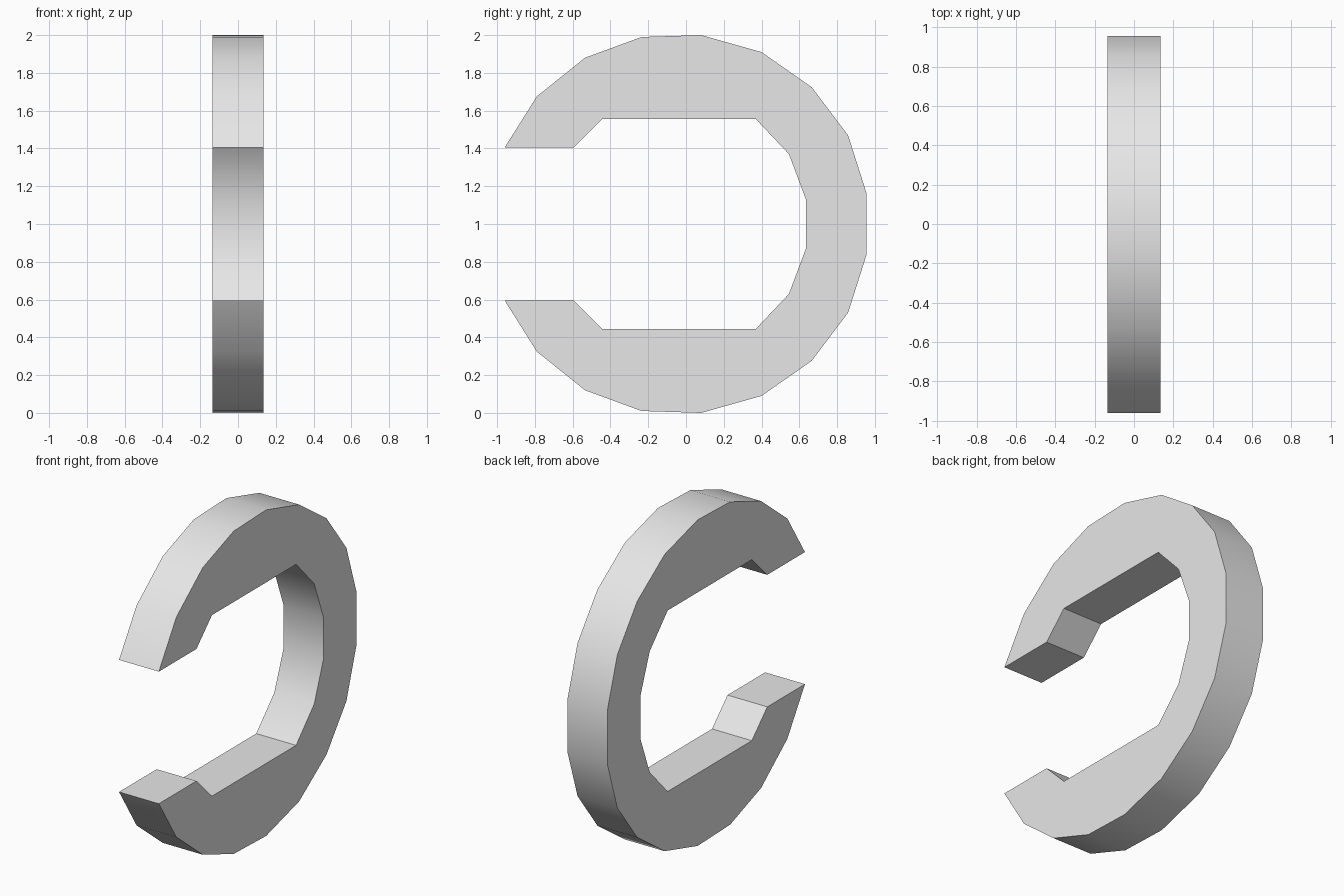
import bpy, bmesh, math

cube = bpy.data.objects.get("Cube")
if cube:
    bpy.data.objects.remove(cube, do_unlink=True)

HALF_WIDTH = 0.135

# Upper half of the side profile as (y, z): outer rim from tip to back, then inner edge
outer = [(-0.96, 1.405), (-0.79, 1.675), (-0.535, 1.88), (-0.235, 1.99), (0.08, 2.0),
         (0.4, 1.91), (0.665, 1.725), (0.858, 1.47), (0.955, 1.165)]
inner = [(0.635, 1.13), (0.545, 1.37), (0.37, 1.555), (-0.445, 1.555), (-0.595, 1.405)]


def mirrored(points):
    return [(y, 2 - z) for y, z in reversed(points)]


profile = outer + mirrored(outer) + mirrored(inner) + inner

# Grey material
grey = bpy.data.materials.new("light grey")
grey.use_nodes = True
grey.diffuse_color = (0.8, 0.8, 0.8, 1)
grey.node_tree.nodes["Principled BSDF"].inputs["Base Color"].default_value = (0.8, 0.8, 0.8, 1)

# Open ring: profile face extruded across the width
bm = bmesh.new()
face = bm.faces.new([bm.verts.new((-HALF_WIDTH, y, z)) for y, z in profile])
result = bmesh.ops.extrude_face_region(bm, geom=[face])
moved = [g for g in result["geom"] if isinstance(g, bmesh.types.BMVert)]
bmesh.ops.translate(bm, verts=moved, vec=(2 * HALF_WIDTH, 0, 0))
bmesh.ops.recalc_face_normals(bm, faces=bm.faces)

mesh = bpy.data.meshes.new("open_ring")
bm.to_mesh(mesh)
bm.free()
mesh.materials.append(grey)
ring = bpy.data.objects.new("open_ring", mesh)
bpy.context.collection.objects.link(ring)

# Smooth rim with crisp corners
bpy.ops.object.select_all(action="DESELECT")
ring.select_set(True)
bpy.context.view_layer.objects.active = ring
bpy.ops.object.shade_smooth_by_angle(angle=math.radians(30))
